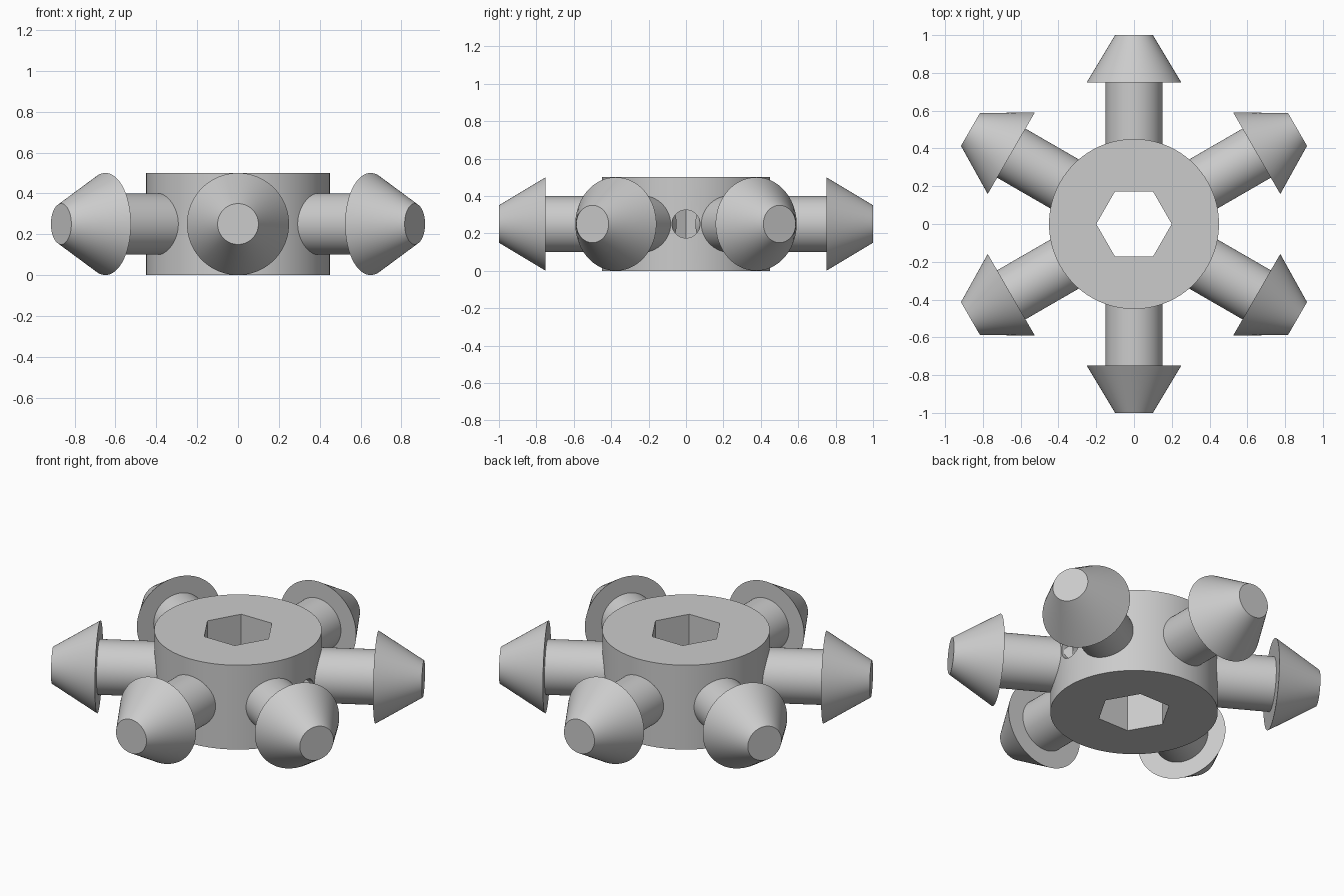
import bpy
import math
from mathutils import Matrix

old = bpy.data.objects.get("Cube")
if old:
    bpy.data.objects.remove(old, do_unlink=True)

MID = 0.25      # height of the arm axes
SIDES = 96

metal = bpy.data.materials.new("plain grey")
metal.use_nodes = True
GREY = (0.6, 0.6, 0.6, 1)
metal.diffuse_color = GREY
metal.node_tree.nodes["Principled BSDF"].inputs["Base Color"].default_value = GREY


def radial(name, r_in, r_out, start, end, angle, sides=SIDES):
    """Round bar or cone lying flat, pointing outward at the given angle."""
    bpy.ops.mesh.primitive_cone_add(vertices=sides, radius1=r_in, radius2=r_out,
                                    depth=end - start)
    obj = bpy.context.object
    obj.name = name
    turn = Matrix.Rotation(angle, 4, 'Z') @ Matrix.Rotation(math.pi / 2, 4, 'Y')
    place = Matrix.Translation((0, 0, MID)) @ turn @ Matrix.Translation((0, 0, (start + end) / 2))
    obj.data.transform(place)
    obj.data.materials.append(metal)
    return obj


def upright(name, radius, depth, sides, spin=0):
    bpy.ops.mesh.primitive_cylinder_add(vertices=sides, radius=radius, depth=depth)
    obj = bpy.context.object
    obj.name = name
    obj.data.transform(Matrix.Translation((0, 0, MID)) @ Matrix.Rotation(spin, 4, 'Z'))
    obj.data.materials.append(metal)
    return obj


def cut(target, cutter):
    mod = target.modifiers.new("cut", 'BOOLEAN')
    mod.operation = 'DIFFERENCE'
    mod.solver = 'EXACT'
    mod.object = cutter
    bpy.context.view_layer.objects.active = target
    bpy.ops.object.modifier_apply(modifier=mod.name)
    bpy.data.objects.remove(cutter, do_unlink=True)


def smooth(obj):
    bpy.ops.object.select_all(action='DESELECT')
    obj.select_set(True)
    bpy.context.view_layer.objects.active = obj
    bpy.ops.object.shade_smooth_by_angle(angle=math.radians(30))


# Hub with a hexagonal shaft hole and one set-screw hole on the +x side
hub = upright("hub", 0.45, 0.5, 128)
cut(hub, upright("shaft_cutter", 0.2, 1, 6, math.pi / 6))
cut(hub, radial("screw_cutter", 0.075, 0.075, 0.1, 0.6, 0, 48))
smooth(hub)

# Six arms, each a round bar with a blunt cone head
for i in range(6):
    angle = math.radians(30 + 60 * i)
    smooth(radial(f"arm_{i + 1}", 0.15, 0.15, 0.36, 0.77, angle))
    smooth(radial(f"arm_head_{i + 1}", 0.25, 0.1, 0.75, 1.0, angle))
